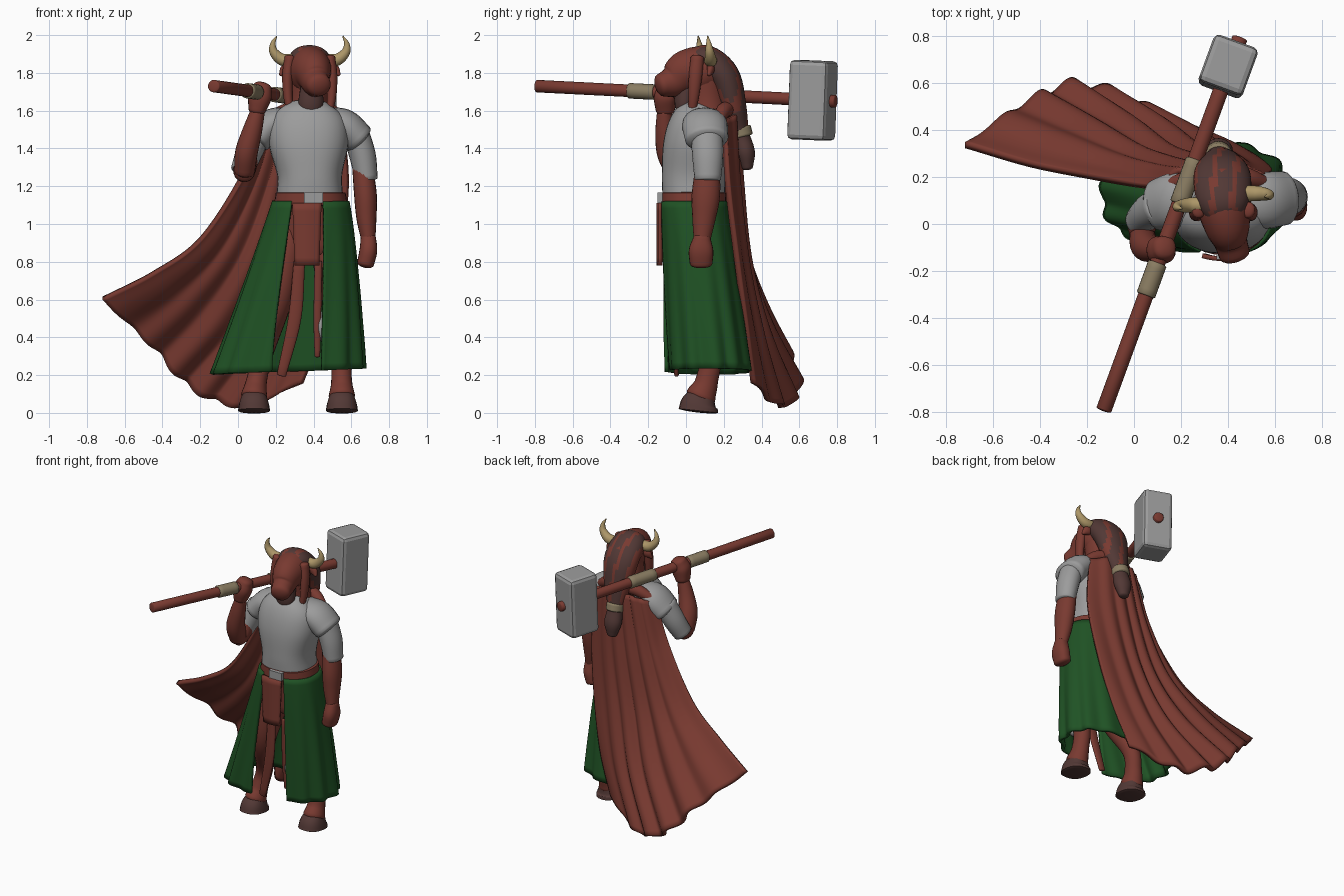
import bpy, bmesh, math
from mathutils import Vector

if "Cube" in bpy.data.objects:
    bpy.data.objects.remove(bpy.data.objects["Cube"])

def mat(name, r, g, b):
    m = bpy.data.materials.new(name)
    m.diffuse_color = (r, g, b, 1)
    m.use_nodes = True
    m.node_tree.nodes["Principled BSDF"].inputs["Base Color"].default_value = m.diffuse_color
    return m

RED = mat("red_brown", 0.19, 0.042, 0.030)
DARK = mat("dark_brown", 0.085, 0.040, 0.036)
STEEL = mat("steel_grey", 0.33, 0.33, 0.33)
GREEN = mat("cloth_green", 0.014, 0.085, 0.018)
HORN = mat("horn_tan", 0.42, 0.31, 0.14)
WRAP = mat("wrap_beige", 0.25, 0.20, 0.12)

def make(name, verts, faces, *mats, angle=50):
    me = bpy.data.meshes.new(name)
    me.from_pydata([tuple(v) for v in verts], [], faces)
    bm = bmesh.new()
    bm.from_mesh(me)
    bmesh.ops.recalc_face_normals(bm, faces=bm.faces)
    bm.to_mesh(me)
    bm.free()
    ob = bpy.data.objects.new(name, me)
    bpy.context.collection.objects.link(ob)
    for m in mats:
        me.materials.append(m)
    bpy.ops.object.select_all(action='DESELECT')
    ob.select_set(True)
    bpy.context.view_layer.objects.active = ob
    bpy.ops.object.shade_smooth_by_angle(angle=math.radians(angle))
    return ob

def spline(pts, t):
    """Catmull-Rom through tuples, t in 0..1."""
    n = len(pts) - 1
    s = min(int(t * n), n - 1)
    f = t * n - s
    b, c = pts[s], pts[s + 1]
    a = pts[s - 1] if s else [2 * q - r for q, r in zip(b, c)]
    d = pts[s + 2] if s + 2 <= n else [2 * r - q for q, r in zip(b, c)]
    return [0.5 * (2 * q + (r - p) * f + (2 * p - 5 * q + 4 * r - w) * f * f
            + (3 * q - p - 3 * r + w) * f ** 3) for p, q, r, w in zip(a, b, c, d)]

def sweep(name, pts, *mats, ref=(0, 1, 0), cap=0.5, seg=20, power=1.0, steps=6):
    """Sweep an ellipse along points (x, y, z, half_width, half_depth), rounded ends."""
    ref, n = Vector(ref), (len(pts) - 1) * steps
    S = [spline(pts, i / n) for i in range(n + 1)]
    rings = []
    for i, s in enumerate(S):
        t = (Vector(S[min(i + 1, n)][:3]) - Vector(S[max(i - 1, 0)][:3])).normalized()
        a = ref.cross(t).normalized()
        rings.append((Vector(s[:3]), a, t.cross(a), t, max(s[3], .002), max(s[4], .002)))
    def rounded(r, sign):
        p, a, b, t, w, d = r
        return [(p + t * sign * cap * min(w, d) * math.sin(k), a, b, t,
                 w * math.cos(k), d * math.cos(k)) for k in (.4, .8, 1.15, 1.45)]
    rings = rounded(rings[0], -1)[::-1] + rings + rounded(rings[-1], 1)
    sp = lambda v: math.copysign(abs(v) ** power, v)
    verts, faces = [], []
    for p, a, b, t, w, d in rings:
        for j in range(seg):
            k = 2 * math.pi * j / seg
            verts.append(p + a * w * sp(math.cos(k)) + b * d * sp(math.sin(k)))
    for i in range(len(rings) - 1):
        for j in range(seg):
            q = (j + 1) % seg
            faces.append((i * seg + j, i * seg + q, (i + 1) * seg + q, (i + 1) * seg + j))
    faces += [tuple(range(seg)), tuple(range(len(verts) - seg, len(verts)))]
    return make(name, verts, faces, *mats)

def sheet(name, fn, nu, nv, m, thick):
    """Cloth sheet from a function of u, v."""
    verts = [fn(i / nu, j / nv) for j in range(nv + 1) for i in range(nu + 1)]
    w = nu + 1
    faces = [(j * w + i, j * w + i + 1, (j + 1) * w + i + 1, (j + 1) * w + i)
             for j in range(nv) for i in range(nu)]
    ob = make(name, verts, faces, m)
    s = ob.modifiers.new("thickness", 'SOLIDIFY')
    s.thickness, s.offset = thick, 0
    return ob

def lerp(a, b, t):
    return a + (b - a) * t

# Breastplate, belt, buckle, hips
sweep("breastplate", [(.38, .04, 1.16, .175, .165), (.38, .04, 1.26, .172, .168),
      (.375, .05, 1.42, .21, .17), (.37, .07, 1.54, .20, .15), (.37, .1, 1.62, .12, .1)],
      STEEL, cap=.1, seg=32, power=.85)
sweep("belt", [(.385, .04, 1.1, .195, .172), (.385, .04, 1.165, .185, .172)], RED, cap=.05, seg=32, power=.9)
sweep("hips", [(.385, .05, .85, .17, .13), (.385, .04, 1.12, .185, .155)], RED, cap=.2, seg=24)
bpy.ops.mesh.primitive_cube_add(size=1, location=(.4, -.135, 1.138))
buckle = bpy.context.object
buckle.name, buckle.scale = "buckle", (.1, .03, .055)
buckle.data.materials.append(STEEL)

# Skirt, open at the front, with folds
def skirt_pt(u, v):
    cx, cy = lerp(.385, .265, v ** 1.2), lerp(.04, .125, v)
    rx, ry = lerp(.195, .395, v ** .95), lerp(.165, .225, v ** .8)
    start = -math.acos(lerp(.27, .40, v))
    end = 2 * math.pi - math.acos(lerp(-.45, -.16, v))
    th = lerp(start, end, u)
    c, s = math.cos(th), math.sin(th)
    k = 1 + .035 * v * math.sin(th * 13)
    return (cx + rx * k * math.copysign(abs(c) ** .85, c),
            cy + ry * k * math.copysign(abs(s) ** .85, s), lerp(1.12, .22, v) + .015 * v * c)
sheet("skirt", skirt_pt, 120, 24, GREEN, .02)

# Loincloth and hanging linings at the skirt opening
sheet("loincloth", lambda u, v: (lerp(.29, .44, u) + .012 * v * (1 - 2 * u),
      -.135 - .012 * math.sin(u * math.pi), lerp(1.11, .78, v)), 8, 8, RED, .02)
sweep("left_lining", [(.325, -.08, .8, .03, .015), (.30, -.07, .5, .035, .015), (.23, -.05, .2, .025, .012)], RED)
sweep("right_lining", [(.425, -.08, .8, .02, .012), (.42, -.07, .5, .02, .012), (.42, -.05, .3, .015, .012)], RED)

# Legs with hooves
for side, hip, knee, hock, foot in (("right", .28, .2, .13, .085), ("left", .48, .52, .545, .55)):
    sweep(side + "_leg", [(hip, .05, .98, .1, .11), (lerp(hip, knee, .5), .02, .78, .1, .11),
          (knee, .01, .56, .075, .08), (hock, .12, .31, .055, .06),
          (lerp(hock, foot, .7), .11, .17, .055, .06), (foot, .08, .09, .07, .08)], RED)
    sweep(side + "_hoof", [(foot, .065, .012, .085, .105), (foot, .07, .05, .078, .095),
          (foot, .09, .1, .06, .065)], DARK, cap=.12, power=.85)
sweep("knee_guard", [(.47, -.05, .38, .03, .02), (.46, -.06, .46, .045, .03), (.47, -.05, .53, .03, .02)], STEEL)

# Left arm hanging, right arm bent up to the hammer
sweep("left_pauldron", [(.46, .1, 1.56, .06, .1), (.56, .1, 1.525, .085, .12),
      (.64, .11, 1.45, .085, .115)], STEEL, cap=.3)
sweep("left_sleeve", [(.625, .11, 1.48, .07, .085), (.66, .115, 1.36, .07, .082), (.68, .115, 1.235, .06, .07)], STEEL, cap=.2)
sweep("left_forearm", [(.66, .115, 1.3, .055, .065), (.675, .105, 1.15, .06, .075),
      (.68, .095, 1.03, .053, .062), (.69, .085, .92, .038, .045)], RED)
sweep("left_hand", [(.69, .085, .93, .04, .045), (.69, .08, .86, .047, .065), (.675, .08, .79, .045, .06)], RED, power=.85)
sweep("right_pauldron", [(.27, .1, 1.56, .06, .1), (.18, .1, 1.53, .08, .12),
      (.1, .08, 1.45, .08, .11)], STEEL, cap=.3)
sweep("right_sleeve", [(.11, .08, 1.49, .07, .08), (.06, .05, 1.38, .07, .075), (.02, .01, 1.28, .06, .065)], STEEL, cap=.2)
sweep("right_upper_arm", [(.06, .04, 1.38, .055, .06), (.035, -.01, 1.29, .06, .06), (.035, -.06, 1.27, .05, .05)], RED)
sweep("right_forearm", [(.035, -.05, 1.28, .055, .06), (.045, -.09, 1.38, .06, .065),
      (.075, -.11, 1.49, .052, .052), (.105, -.115, 1.6, .038, .038)], RED)
sweep("right_hand", [(.1, -.11, 1.6, .045, .05), (.115, -.11, 1.67, .062, .06), (.13, -.1, 1.725, .05, .05)], RED, power=.85)

# Hammer: shaft, grips and block head
def shaft(y):
    t = (y + .79) / 1.58
    return (lerp(-.128, .45, t), y, lerp(1.73, 1.65, t))
for name, y0, y1, r, m in (("hammer_shaft", -.79, .79, .033, RED), ("front_grip", -.3, -.17, .041, WRAP),
                           ("rear_grip", .09, .27, .041, WRAP)):
    sweep(name, [(*shaft(y0), r, r), (*shaft(y1), r, r)], m, ref=(0, 0, 1), cap=.2)
bpy.ops.mesh.primitive_cube_add(size=1, location=(.4, .67, 1.655))
block = bpy.context.object
block.name, block.scale = "hammer_head", (.2, .215, .42)
direction = Vector(shaft(1)) - Vector(shaft(0))
block.rotation_euler = (-.04, 0, -math.atan2(direction.x, direction.y))
block.data.materials.append(STEEL)
bpy.ops.object.transform_apply(location=False, rotation=False, scale=True)
bev = block.modifiers.new("bevel", 'BEVEL')
bev.width, bev.segments = .025, 2

# Neck, head, beard, ears
sweep("neck", [(.37, .12, 1.54, .12, .11), (.375, .11, 1.66, .1, .1), (.38, .1, 1.78, .1, .1)], RED)
sweep("head", [(.375, .2, 1.79, .08, .1), (.38, .1, 1.81, .115, .13), (.395, .0, 1.805, .1, .115),
      (.41, -.07, 1.755, .073, .085), (.428, -.13, 1.735, .066, .062)], RED, ref=(0, 0, 1), cap=.5, seg=24)
sweep("beard", [(.385, -.01, 1.56, .04, .03), (.385, -.01, 1.63, .065, .05), (.39, .0, 1.72, .06, .06)], DARK)
for side, x0, y0, s in (("right", .28, .08, -1), ("left", .48, .13, 1)):
    sweep(side + "_ear", [(x0, y0, 1.83, .025, .02), (x0 + s * .03, y0, 1.815, .03, .02),
          (x0 + s * .055, y0 - .01, 1.79, .01, .01)], RED)
    sweep(side + "_horn", [(x0 - s * .02, y0, 1.865, .035, .035), (x0 + s * .045, y0, 1.87, .032, .032),
          (x0 + s * .09, y0 - .005, 1.91, .024, .024), (x0 + s * .095, y0 - .01, 1.955, .014, .014),
          (x0 + s * .075, y0 - .015, 1.995, .003, .003)], HORN)
    sweep(side + "_eye", [(.4 + s * .078, -.015 + s * .01, 1.82, .012, .01),
          (.4 + s * .078, -.015 + s * .01, 1.835, .012, .01)], DARK, steps=2, seg=10)
    sweep(side + "_braid", [(x0 + s * .005, .06, 1.88, .03, .035), (x0 + s * .018, .05, 1.78, .028, .035),
          (x0 + s * .015, .04, 1.67, .024, .028), (x0 + s * .0, .03, 1.57, .015, .018)], RED)

# Hair running into a tied tail, dark with red-brown streaks
hair = sweep("hair", [(.39, .02, 1.885, .035, .07), (.38, .1, 1.87, .08, .112), (.375, .2, 1.78, .085, .122),
             (.37, .25, 1.62, .07, .095), (.36, .285, 1.48, .05, .055), (.36, .315, 1.38, .05, .06),
             (.36, .325, 1.3, .03, .035)], DARK, RED, ref=(1, 0, 0), seg=36)
for f in hair.data.polygons:
    c = f.center
    if math.sin(70 * (c.x - .38) + 9 * c.z) > .55 and c.z > 1.5:
        f.material_index = 1
sweep("hair_band", [(.36, .28, 1.505, .06, .065), (.36, .29, 1.465, .06, .065)], WRAP, cap=.2)

# Cape blown to one side: columns from shoulder to hem
COLS = [
    [(.12, .16, 1.53), (.03, .16, 1.27), (-.2, .2, .92), (-.45, .25, .74), (-.72, .33, .605)],
    [(.2, .23, 1.56), (.1, .25, 1.2), (-.05, .3, .85), (-.25, .4, .58), (-.46, .51, .36)],
    [(.3, .26, 1.58), (.24, .28, 1.2), (.14, .32, .8), (0, .43, .45), (-.24, .59, .13)],
    [(.42, .26, 1.58), (.4, .28, 1.2), (.33, .32, .8), (.22, .4, .4), (.03, .5, .035)],
    [(.55, .2, 1.55), (.58, .22, 1.2), (.53, .27, .8), (.45, .32, .45), (.34, .36, .16)]]
def cape_pt(u, v):
    p = spline([spline(c, v) for c in COLS], u)
    fold = math.sin(u * 40 + 2 * v) * (.006 + .018 * v) * math.sin(math.pi * min(max(u, .08), .92))
    return (p[0] + .3 * fold, p[1] + fold, max(p[2] + .5 * fold, .02))
sheet("cape", cape_pt, 90, 50, RED, .03)
sweep("cape_collar", [(.14, .16, 1.54, .03, .03), (.26, .2, 1.6, .04, .04), (.38, .23, 1.61, .04, .04),
      (.48, .2, 1.6, .04, .04), (.56, .17, 1.55, .03, .03)], RED)
